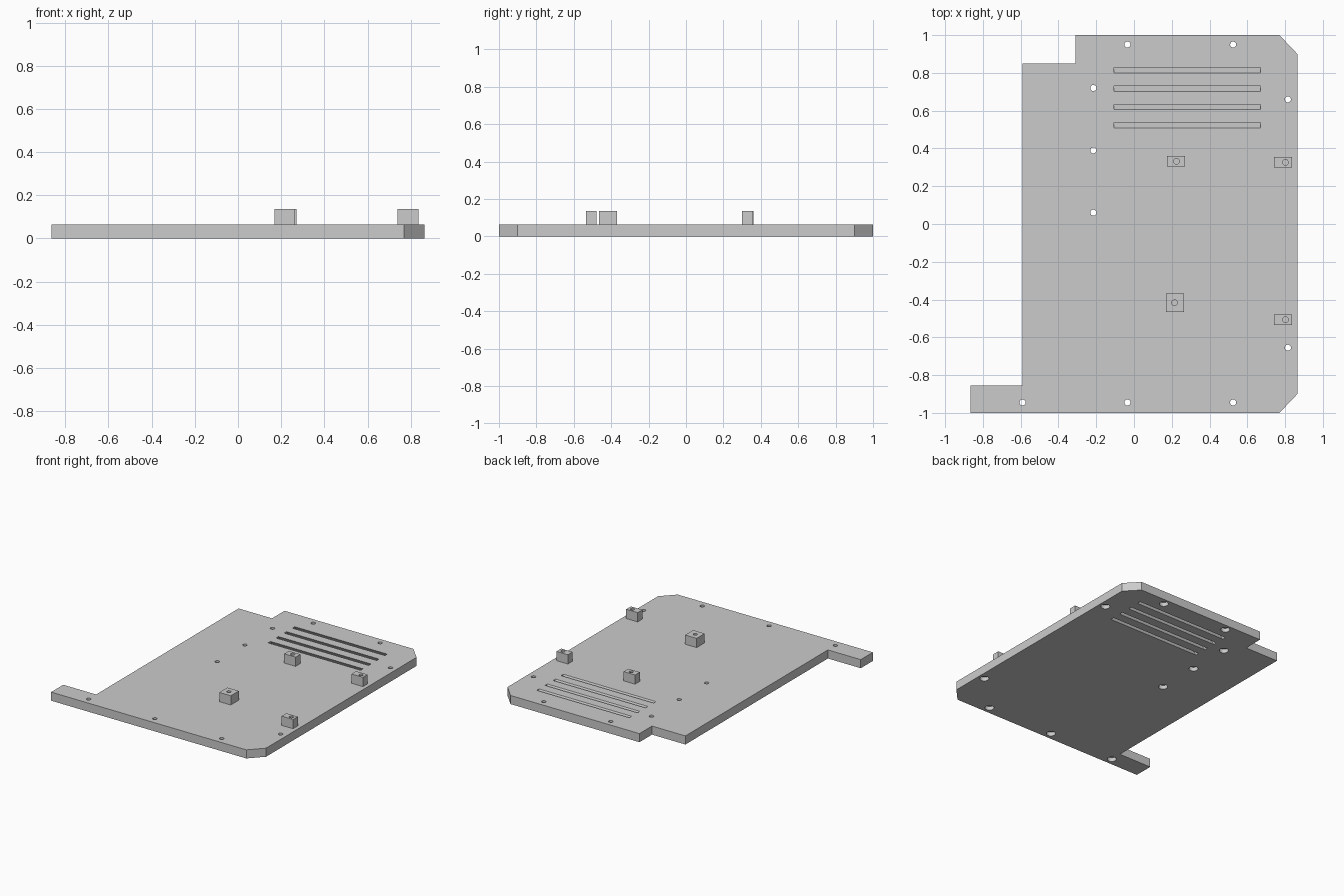
import bpy, bmesh
from math import cos, sin, tau

cube = bpy.data.objects.get("Cube")
if cube:
    bpy.data.objects.remove(cube, do_unlink=True)

THICK, TOP = 0.065, 0.135

grey = bpy.data.materials.new("plain grey")
grey.use_nodes = True
grey.diffuse_color = (0.6, 0.6, 0.6, 1)
grey.node_tree.nodes["Principled BSDF"].inputs["Base Color"].default_value = (0.6, 0.6, 0.6, 1)


def rect(x0, x1, y0, y1):
    return [(x0, y0), (x1, y0), (x1, y1), (x0, y1)]


def circle(x, y, r, n=24):
    return [(x + r * cos(tau * i / n), y + r * sin(tau * i / n)) for i in range(n)]


def prisms(name, outlines, z0, z1, slope=0):
    """Extrude outlines from z0 to z1; slope leans them to +y going down from the plate top."""
    bm = bmesh.new()
    for pts in outlines:
        low, high = [[bm.verts.new((x, y + (THICK - z) * slope, z)) for x, y in pts]
                     for z in (z0, z1)]
        bm.faces.new(low[::-1])
        bm.faces.new(high)
        for i in range(len(pts)):
            j = (i + 1) % len(pts)
            bm.faces.new((low[i], low[j], high[j], high[i]))
    mesh = bpy.data.meshes.new(name)
    bm.to_mesh(mesh)
    bm.free()
    mesh.materials.append(grey)
    obj = bpy.data.objects.new(name, mesh)
    bpy.context.scene.collection.objects.link(obj)
    return obj


def cut(obj, cutter):
    """Subtract the cutter, bake the result and drop the cutter."""
    cutter.hide_render = True
    mod = obj.modifiers.new("cut", 'BOOLEAN')
    mod.operation, mod.solver, mod.object = 'DIFFERENCE', 'EXACT', cutter
    bpy.context.view_layer.update()
    baked = bpy.data.meshes.new_from_object(
        obj.evaluated_get(bpy.context.evaluated_depsgraph_get()))
    obj.modifiers.clear()
    obj.data = baked
    bpy.data.objects.remove(cutter, do_unlink=True)


# Base plate with stepped left edge, tab and chamfered corners
plate = prisms("base_plate", [[
    (-0.865, -1), (0.77, -1), (0.865, -0.9), (0.865, 0.9), (0.77, 1),
    (-0.31, 1), (-0.31, 0.85), (-0.59, 0.85), (-0.59, -0.855), (-0.865, -0.855)]], 0, THICK)

# Slanted vent slots
slots = [rect(-0.105, 0.67, y, y + 0.028) for y in (0.509, 0.605, 0.702, 0.8)]
cut(plate, prisms("slot_cutter", slots, -0.02, THICK + 0.02, slope=0.6))

# Screw holes, counterbored from below
screws = [(x, y) for x in (-0.035, 0.525) for y in (-0.945, 0.95)]
screws += [(-0.215, y) for y in (0.06, 0.39, 0.72)]
screws += [(0.815, -0.655), (0.815, 0.66), (-0.59, -0.945)]
cut(plate, prisms("hole_cutter", [circle(x, y, 0.016) for x, y in screws], -0.02, THICK + 0.02))
cut(plate, prisms("counterbore_cutter", [circle(x, y, 0.032) for x, y in screws], -0.02, 0.03))

# Mounting blocks with blind holes: centre, depth and hole centre
blocks = {
    "back_inner_block": (0.222, 0.332, 0.056, 0.225, 0.332),
    "back_outer_block": (0.788, 0.328, 0.056, 0.802, 0.326),
    "front_inner_block": (0.217, -0.417, 0.096, 0.215, -0.417),
    "front_outer_block": (0.788, -0.507, 0.056, 0.802, -0.507),
}
for name, (x, y, depth, hx, hy) in blocks.items():
    block = prisms(name, [rect(x - 0.048, x + 0.048, y - depth / 2, y + depth / 2)], THICK, TOP)
    cut(block, prisms("pilot_cutter", [circle(hx, hy, 0.015)], THICK + 0.01, TOP + 0.02))
